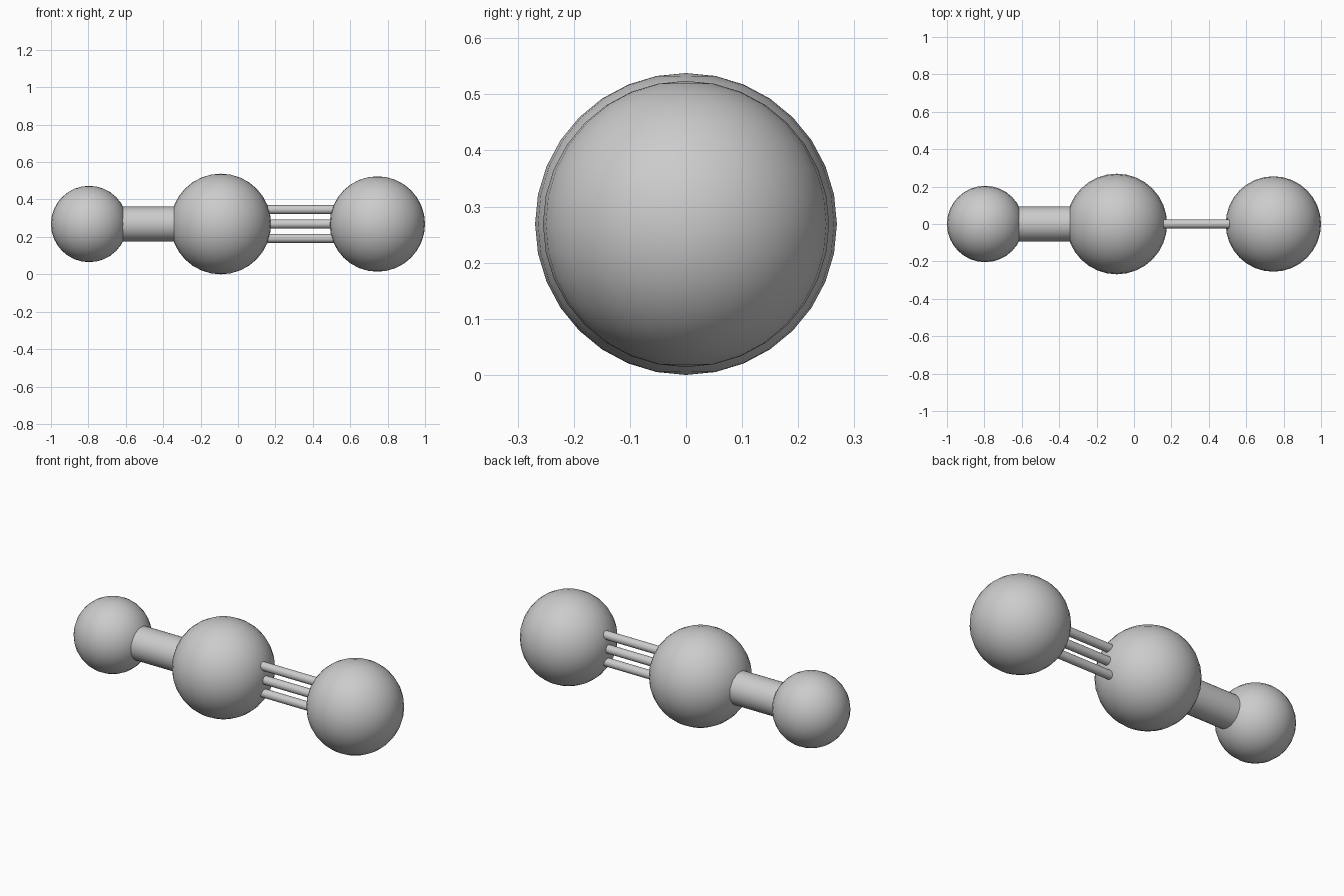
import bpy
import math

cube = bpy.data.objects.get("Cube")
if cube:
    bpy.data.objects.remove(cube, do_unlink=True)

CENTRE_Z = 0.269

grey = bpy.data.materials.new("light_grey")
grey.use_nodes = True
colour = (0.6, 0.6, 0.6, 1)
grey.diffuse_color = colour
grey.node_tree.nodes["Principled BSDF"].inputs["Base Color"].default_value = colour


def finish(name):
    obj = bpy.context.object
    obj.name = name
    obj.data.materials.append(grey)
    bpy.ops.object.shade_smooth_by_angle(angle=math.radians(40))


def ball(name, x, radius):
    bpy.ops.mesh.primitive_uv_sphere_add(
        segments=32, ring_count=16, radius=radius, location=(x, 0, CENTRE_Z))
    finish(name)


def rod(name, start, end, radius, z=CENTRE_Z):
    bpy.ops.mesh.primitive_cylinder_add(
        vertices=32, radius=radius, depth=end - start,
        location=((start + end) / 2, 0, z), rotation=(0, math.pi / 2, 0))
    finish(name)


# Three balls in a row
ball("small_ball", -0.796, 0.204)
ball("middle_ball", -0.092, 0.269)
ball("end_ball", 0.745, 0.255)

# One thick rod on the right, three thin stacked rods on the left
rod("thick_rod", -0.796, -0.092, 0.093)
for label, step in (("lower", -1), ("centre", 0), ("upper", 1)):
    rod(label + "_thin_rod", -0.092, 0.745, 0.024, CENTRE_Z + 0.077 * step)
